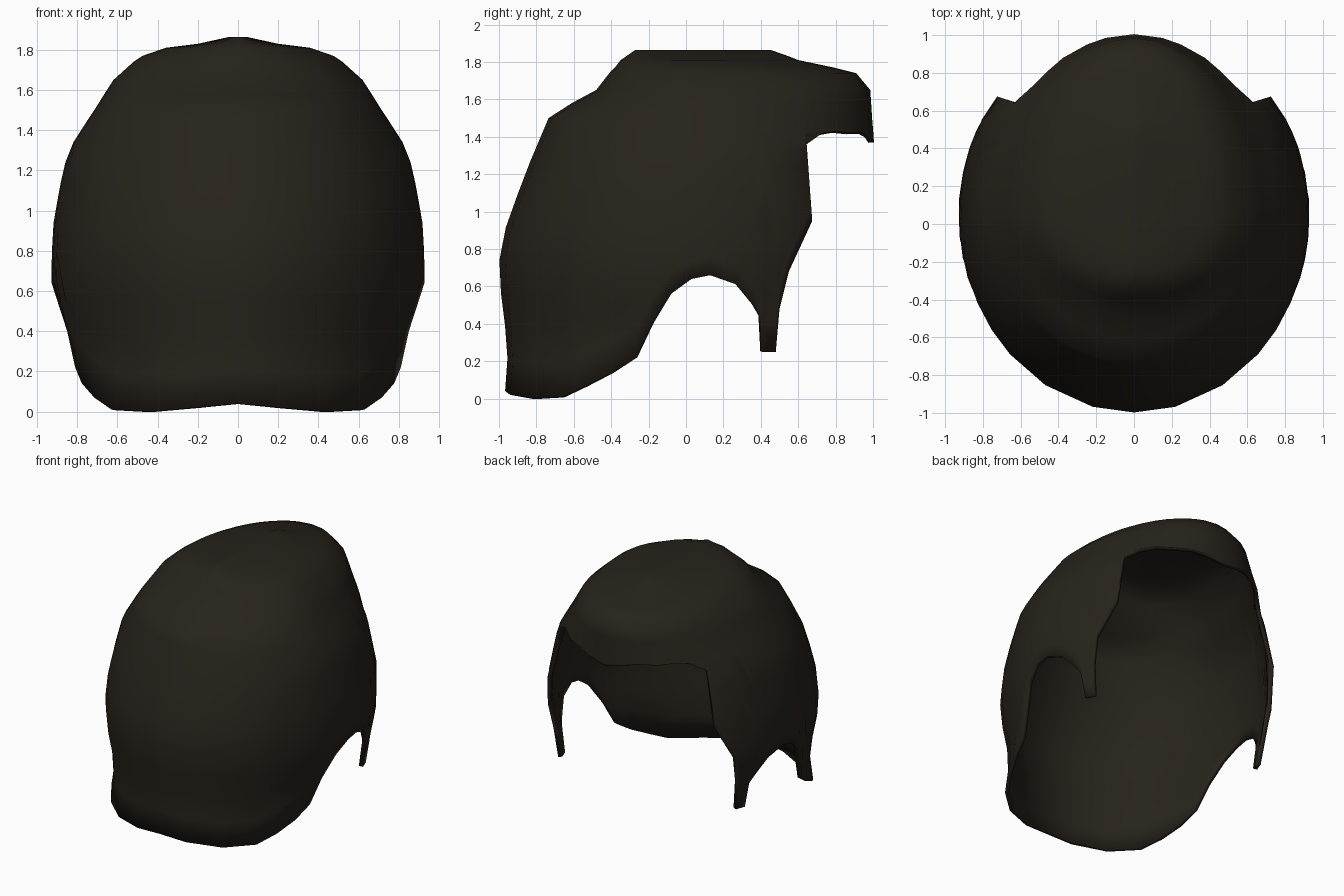
import bpy, bmesh, math

if "Cube" in bpy.data.objects:
    bpy.data.objects.remove(bpy.data.objects["Cube"])

YC = 0.05  # centre of the oval cross-sections

# Cross-sections from crown to nape: z, half width, reach to +y, reach to -y
LEVELS = [
    (1.865, 0.04, 0.40, 0.32), (1.83, 0.20, 0.50, 0.37), (1.81, 0.36, 0.55, 0.40),
    (1.77, 0.475, 0.74, 0.43), (1.74, 0.52, 0.86, 0.46), (1.65, 0.62, 0.935, 0.53),
    (1.58, 0.665, 0.94, 0.66), (1.50, 0.715, 0.945, 0.785), (1.44, 0.755, 0.95, 0.81),
    (1.30, 0.845, 0.96, 0.87), (1.15, 0.88, 0.98, 0.93), (0.95, 0.917, 1.02, 1.00),
    (0.82, 0.925, 1.02, 1.05), (0.65, 0.93, 1.01, 1.045), (0.50, 0.895, 1.0, 1.035),
    (0.28, 0.845, 1.0, 1.00), (0.0, 0.89, 1.0, 1.02)]
COMMON = 9       # levels shared by every column
LOWER_ROWS = 8   # rows stretched down to the hairline

# Hairline of one side (y, z): nape, ear arch, sideburn, temple, fringe
HAIRLINE = [
    (-0.97, 0.04), (-0.94, 0.02), (-0.83, 0.0), (-0.67, 0.01), (-0.54, 0.07),
    (-0.40, 0.14), (-0.27, 0.22), (-0.18, 0.40), (-0.08, 0.56), (0.03, 0.64),
    (0.13, 0.66), (0.27, 0.61), (0.36, 0.50), (0.40, 0.44), (0.395, 0.25),
    (0.48, 0.25), (0.50, 0.48), (0.55, 0.68), (0.675, 0.95), (0.645, 1.36),
    (0.73, 1.42), (0.80, 1.43), (0.88, 1.42), (0.95, 1.42), (0.985, 1.40), (1.0, 1.37)]


def section(z):
    """Interpolated half width and reaches at height z."""
    for a, b in zip(LEVELS, LEVELS[1:]):
        if z >= b[0]:
            t = (a[0] - z) / (a[0] - b[0])
            return [p + (q - p) * t for p, q in zip(a[1:], b[1:])]
    return LEVELS[-1][1:]


def point(theta, z, side):
    w, front, back = section(z)
    s = math.sin(theta)
    return (side * w * math.cos(theta), YC + s * (front if s > 0 else back), z)


# Turn the hairline into angles, always increasing
columns = []
for y, z in HAIRLINE:
    w, front, back = section(z)
    s = (y - YC) / (front if y > YC else back)
    theta = math.asin(max(-1, min(1, s)))
    if columns:
        theta = max(theta, columns[-1][0] + 0.008)
    columns.append((theta, z))
columns[0] = (-math.pi / 2, columns[0][1])
columns[-1] = (math.pi / 2, columns[-1][1])

# Both sides form one closed ring of columns
ring = [(t, z, 1) for t, z in columns] + [(t, z, -1) for t, z in columns[-2:0:-1]]

bm = bmesh.new()
grid = []
for theta, z_end, side in ring:
    heights = [l[0] for l in LEVELS[:COMMON]]
    z0 = heights[-1]
    heights += [z0 + (z_end - z0) * k / LOWER_ROWS for k in range(1, LOWER_ROWS + 1)]
    grid.append([bm.verts.new(point(theta, z, side)) for z in heights])

for i, a in enumerate(grid):
    b = grid[(i + 1) % len(grid)]
    for j in range(len(a) - 1):
        bm.faces.new((a[j], a[j + 1], b[j + 1], b[j]))
bm.faces.new([c[0] for c in grid])  # crown ridge

mesh = bpy.data.meshes.new("hair_shell")
bm.to_mesh(mesh)
bm.free()
hair = bpy.data.objects.new("hair_shell", mesh)
bpy.context.collection.objects.link(hair)

# Thin shell, open at the face and neck
solid = hair.modifiers.new("thickness", 'SOLIDIFY')
solid.thickness = 0.03
solid.offset = -1

mat = bpy.data.materials.new("dark_hair")
mat.diffuse_color = (0.02, 0.016, 0.011, 1)
mat.use_nodes = True
mat.node_tree.nodes["Principled BSDF"].inputs["Base Color"].default_value = mat.diffuse_color
mesh.materials.append(mat)

bpy.context.view_layer.objects.active = hair
hair.select_set(True)
bpy.ops.object.shade_smooth_by_angle(angle=math.radians(50))
